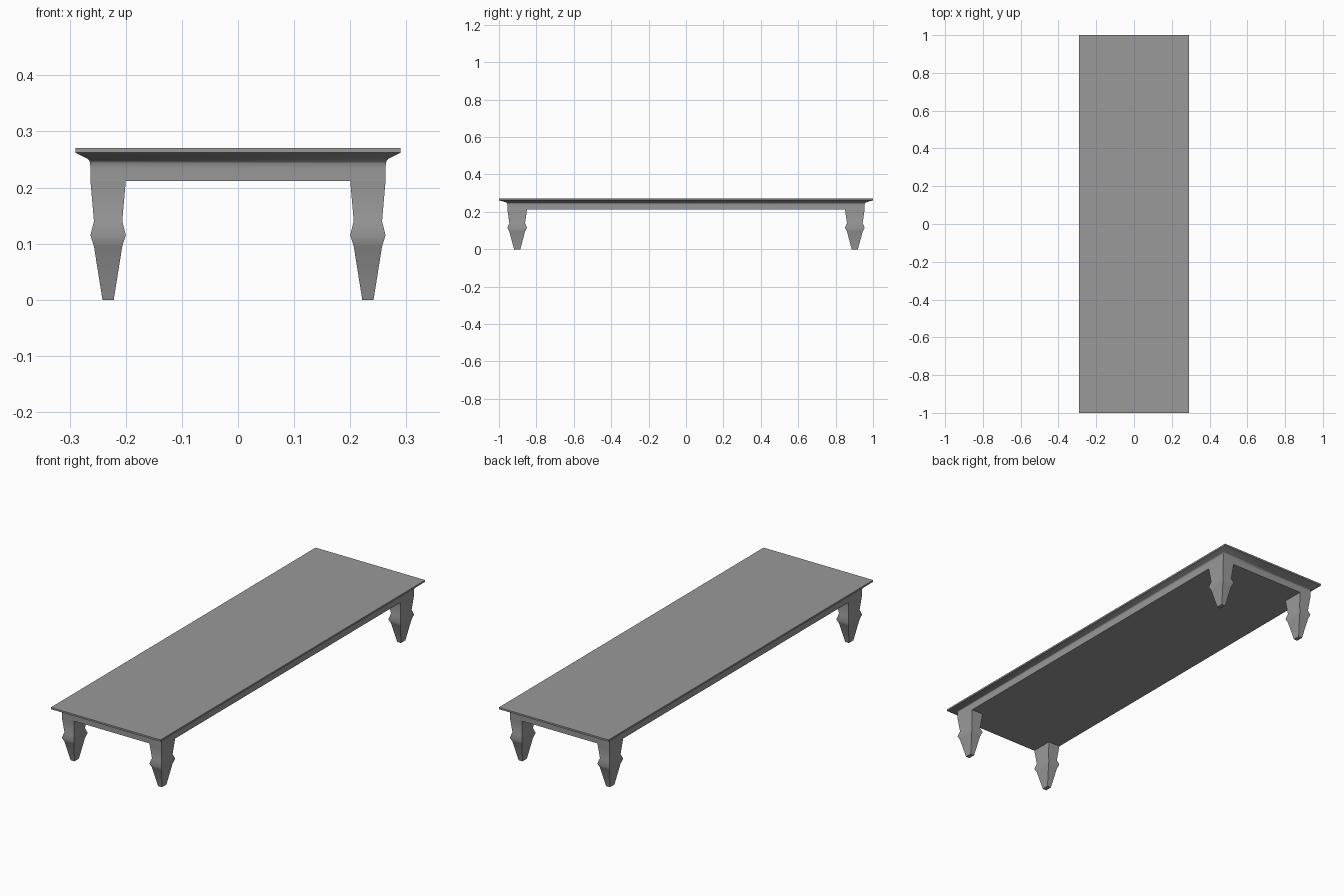
import bpy, bmesh, math

cube = bpy.data.objects.get("Cube")
if cube:
    bpy.data.objects.remove(cube, do_unlink=True)

grey = bpy.data.materials.new("plain grey")
grey.use_nodes = True
colour = (0.32, 0.32, 0.32, 1)
grey.diffuse_color = colour
grey.node_tree.nodes["Principled BSDF"].inputs["Base Color"].default_value = colour


def loft(name, centre, rings):
    """Stack rectangular rings of (half width x, half depth y, z) into a closed solid."""
    bm = bmesh.new()
    loops = []
    for hx, hy, z in rings:
        corners = [(-1, -1), (1, -1), (1, 1), (-1, 1)]
        loops.append([bm.verts.new((hx * sx, hy * sy, z)) for sx, sy in corners])
    bm.faces.new(loops[0][::-1])
    bm.faces.new(loops[-1])
    for low, high in zip(loops, loops[1:]):
        for i in range(4):
            j = (i + 1) % 4
            bm.faces.new((low[i], low[j], high[j], high[i]))
    mesh = bpy.data.meshes.new(name)
    bm.to_mesh(mesh)
    bm.free()
    mesh.materials.append(grey)
    obj = bpy.data.objects.new(name, mesh)
    obj.location = (*centre, 0)
    bpy.context.collection.objects.link(obj)
    bpy.ops.object.select_all(action='DESELECT')
    obj.select_set(True)
    bpy.context.view_layer.objects.active = obj
    bpy.ops.object.shade_smooth_by_angle(angle=math.radians(55))
    return obj


# Table top: straight apron, small cove, flared moulding and thin rim
apron_x, apron_y = 0.263, 0.955
over_x, over_y = 0.027, 0.045
profile = [(0, 0.212), (0, 0.234), (0.02, 0.243), (0.07, 0.248),
           (0.18, 0.251), (1, 0.262), (1, 0.27)]
loft("table_top", (0, 0),
     [(apron_x + over_x * t, apron_y + over_y * t, z) for t, z in profile])

# Legs: square, waisted, with a bulge above a tapered foot
leg_x, leg_y = 0.0315, 0.0525
leg_profile = [(0.32, 0), (0.80, 0.095), (1, 0.115), (0.80, 0.14), (1, 0.212), (1, 0.22)]
for end, sy in (("front", -1), ("back", 1)):
    for side, sx in (("left", 1), ("right", -1)):
        loft(f"{end}_{side}_leg",
             (sx * (apron_x - leg_x), sy * (apron_y - leg_y)),
             [(leg_x * s, leg_y * s, z) for s, z in leg_profile])
